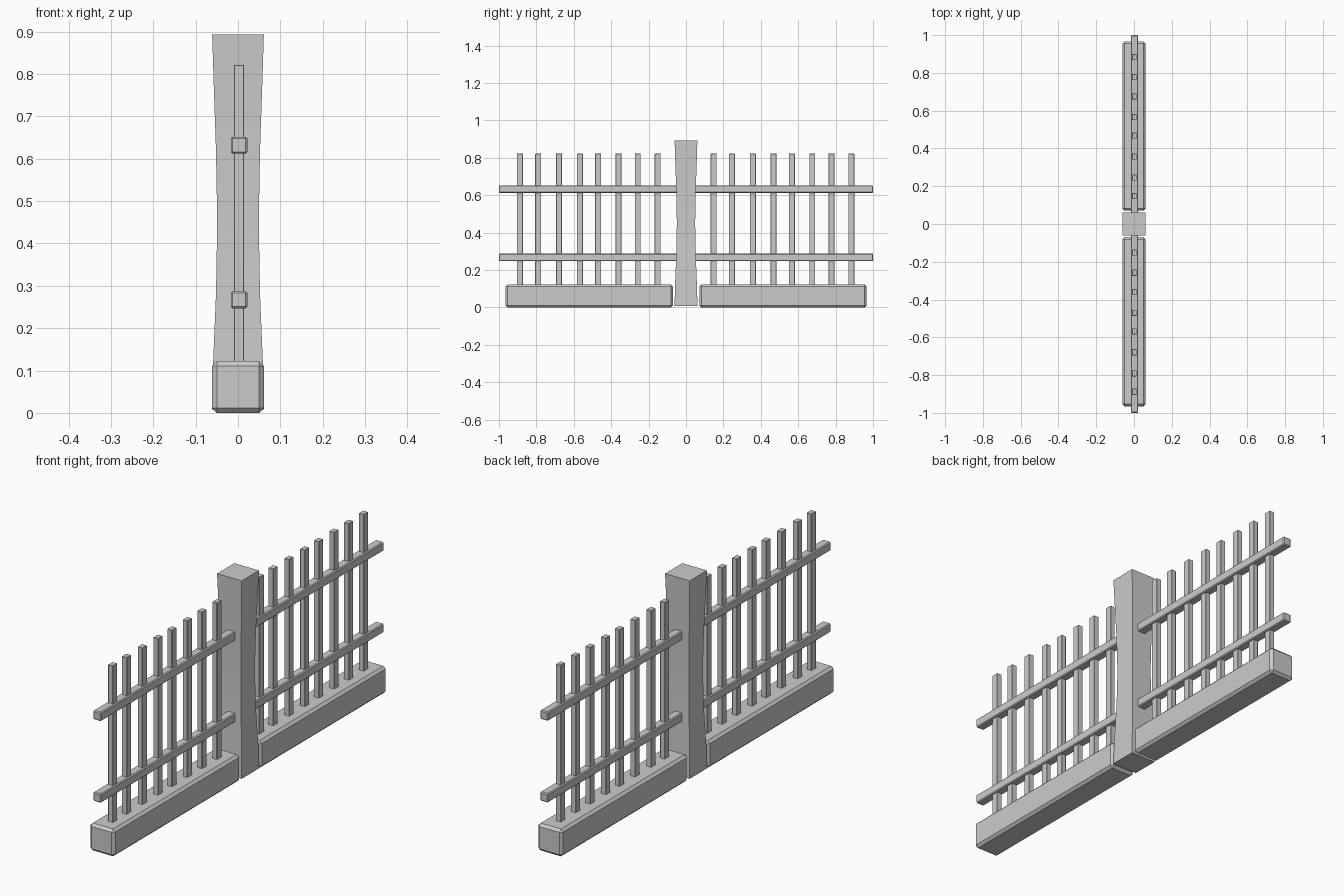
import bpy, bmesh

if "Cube" in bpy.data.objects:
    bpy.data.objects.remove(bpy.data.objects["Cube"])

SHIFT = 1.036  # the second panel is a shifted copy of the first


def box(name, lo, hi, bevel=0.0):
    bm = bmesh.new()
    bmesh.ops.create_cube(bm, size=1)
    for v in bm.verts:
        v.co = [(a + b) / 2 + c * (b - a) for a, b, c in zip(lo, hi, v.co)]
    if bevel:
        bmesh.ops.bevel(bm, geom=bm.edges[:], offset=bevel, segments=1,
                        affect='EDGES', profile=0.5)
    me = bpy.data.meshes.new(name)
    bm.to_mesh(me)
    bm.free()
    ob = bpy.data.objects.new(name, me)
    bpy.context.collection.objects.link(ob)
    return ob


# Central post: square section, slightly waisted
profile = [(0.008, 0.061), (0.113, 0.059), (0.28, 0.052), (0.45, 0.049),
           (0.62, 0.052), (0.78, 0.0575), (0.893, 0.061)]
bm = bmesh.new()
rings = [[bm.verts.new((sx * h, sy * h, z))
          for sx, sy in ((-1, -1), (1, -1), (1, 1), (-1, 1))] for z, h in profile]
bm.faces.new(rings[0][::-1])
bm.faces.new(rings[-1])
for a, b in zip(rings, rings[1:]):
    for i in range(4):
        j = (i + 1) % 4
        bm.faces.new((a[i], a[j], b[j], b[i]))
me = bpy.data.meshes.new("post")
bm.to_mesh(me)
bm.free()
post = bpy.data.objects.new("post", me)
bpy.context.collection.objects.link(post)
bpy.context.view_layer.objects.active = post
post.select_set(True)
bpy.ops.object.shade_smooth_by_angle()

# Two fence panels
pickets = [0.148, 0.245, 0.357, 0.468, 0.566, 0.675, 0.778, 0.884]
for side, dy in (("back", 0), ("front", -SHIFT)):
    # Chamfered plinth
    box(f"plinth_{side}", (-0.061, 0.071 + dy, 0), (0.061, 0.966 + dy, 0.122), 0.011)
    # Horizontal rails
    for level, z in (("lower", 0.267), ("upper", 0.632)):
        box(f"rail_{level}_{side}", (-0.017, 0.036 + dy, z - 0.02),
            (0.022, 1.0 + dy, z + 0.02), 0.004)
    # Vertical pickets
    for i, y in enumerate(pickets):
        box(f"picket_{side}_{i + 1}", (-0.01, y - 0.016 + dy, 0.1),
            (0.014, y + 0.016 + dy, 0.822), 0.0015)
